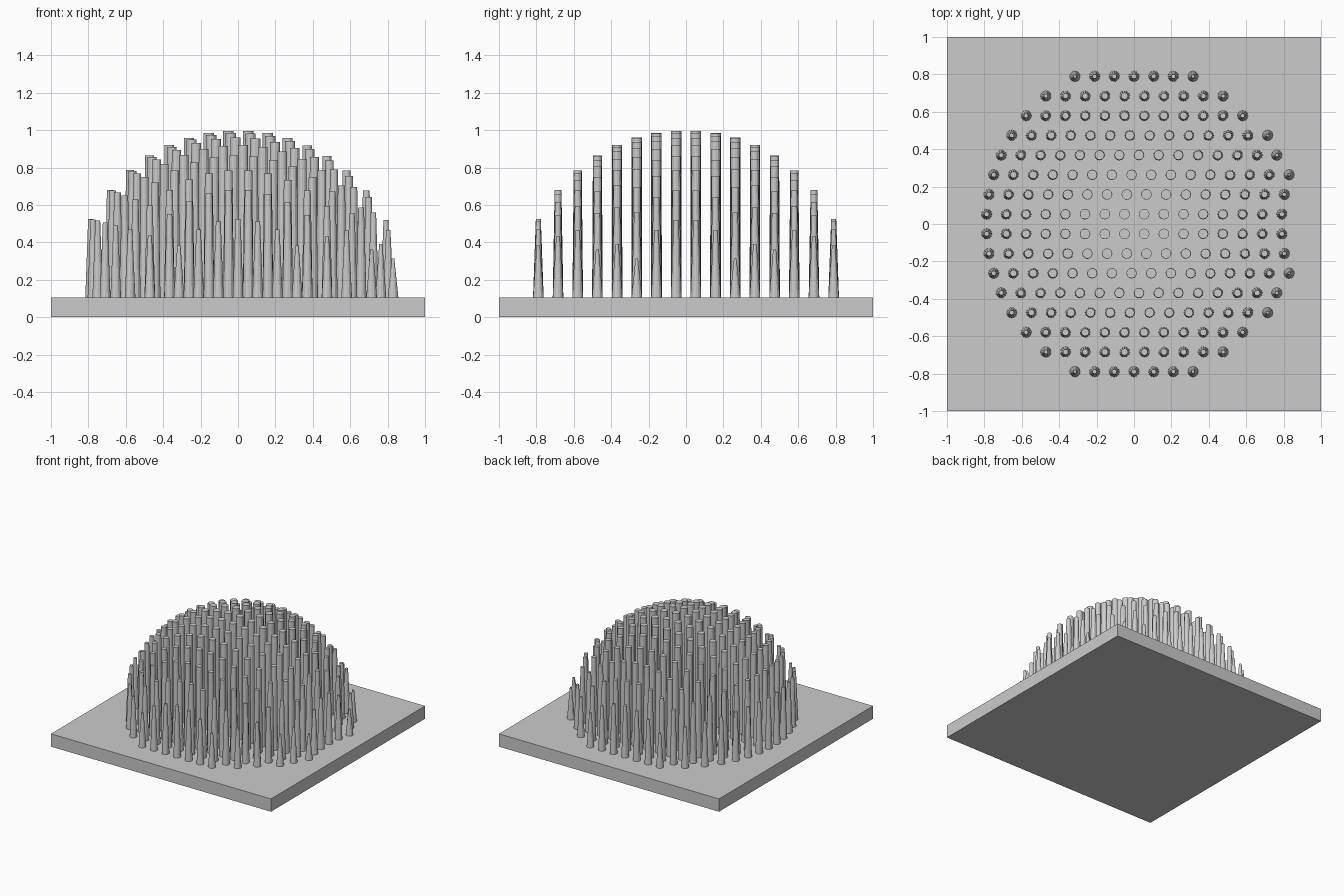
import bpy, bmesh, math
from mathutils import Matrix

UNIT = 2 / 19          # grid pitch of the posts
DOME = 8.5             # dome radius in pitches
POST_RADIUS = 0.27     # foot radius in pitches

cube = bpy.data.objects.get("Cube")
if cube:
    bpy.data.objects.remove(cube, do_unlink=True)

grey = bpy.data.materials.new("plain grey")
grey.use_nodes = True
grey.diffuse_color = (0.6, 0.6, 0.6, 1)
grey.node_tree.nodes["Principled BSDF"].inputs["Base Color"].default_value = (0.6, 0.6, 0.6, 1)


def make_object(name, bm):
    mesh = bpy.data.meshes.new(name)
    bm.to_mesh(mesh)
    bm.free()
    mesh.materials.append(grey)
    obj = bpy.data.objects.new(name, mesh)
    bpy.context.collection.objects.link(obj)
    return obj


# Square base plate
bm = bmesh.new()
bmesh.ops.create_cube(bm, size=1, matrix=Matrix.Translation((0, 0, UNIT / 2)) @ Matrix.Diagonal((2, 2, UNIT, 1)))
make_object("base_plate", bm)

# Rows of tapered posts whose tips lie on a dome; shorter posts are sharper
bm = bmesh.new()
for row in range(16):
    y = row - 7.5
    half_width = math.sqrt(DOME ** 2 - y ** 2)
    x = 1 - half_width
    while x < half_width - 1e-6:
        height = math.sqrt(DOME ** 2 - x ** 2 - y ** 2)
        bmesh.ops.create_cone(
            bm, cap_ends=True, segments=12,
            radius1=POST_RADIUS * UNIT,
            radius2=POST_RADIUS * UNIT * height / DOME,
            depth=height * UNIT,
            matrix=Matrix.Translation((x * UNIT, y * UNIT, (1 + height / 2) * UNIT)))
        x += 1
make_object("dome_posts", bm)
